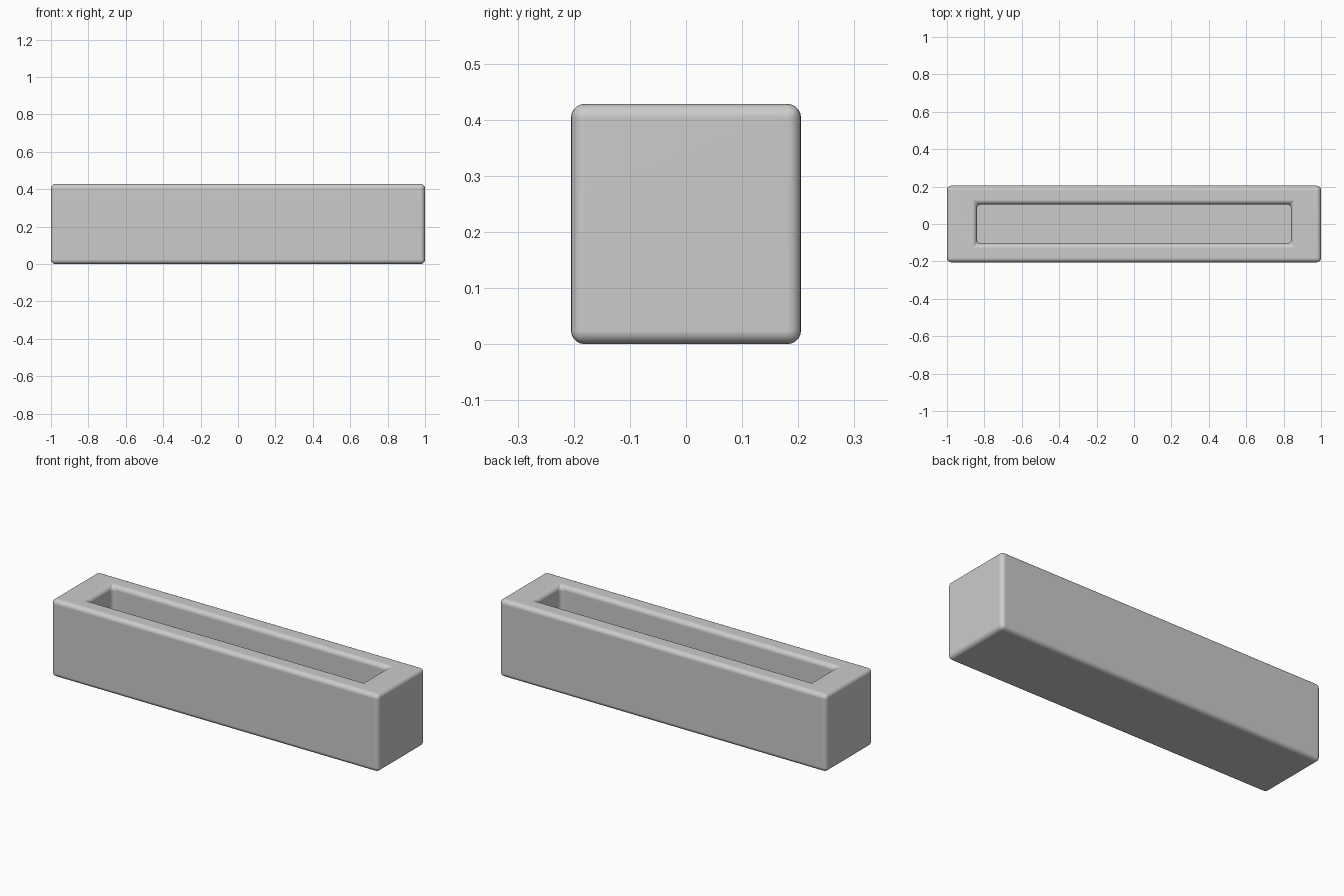
import bpy, bmesh

if "Cube" in bpy.data.objects:
    bpy.data.objects.remove(bpy.data.objects["Cube"])

L, W, H = 1.0, 0.205, 0.428        # half length, half width, height
CL, CW, FLOOR = 0.84, 0.105, 0.10  # cavity half sizes and floor height
R = 0.024                          # edge rounding

bm = bmesh.new()


def ring(x, y, z):
    return [bm.verts.new((sx * x, sy * y, z))
            for sx, sy in ((-1, -1), (1, -1), (1, 1), (-1, 1))]


# Outer walls, rim, cavity walls as successive rings
rings = [ring(L, W, 0), ring(L, W, H), ring(CL, CW, H), ring(CL, CW, FLOOR)]
bm.faces.new(rings[0][::-1])
for a, b in zip(rings, rings[1:]):
    for i in range(4):
        j = (i + 1) % 4
        bm.faces.new((a[i], a[j], b[j], b[i]))
bm.faces.new(rings[3])
bmesh.ops.recalc_face_normals(bm, faces=bm.faces)

# Round everything except the rim diagonals and the cavity floor outline
floor = set(rings[3])
edges = [e for e in bm.edges
         if e.calc_face_angle(0) > 0.1 and not all(v in floor for v in e.verts)]
bmesh.ops.bevel(bm, geom=edges, offset=R, offset_type='OFFSET', segments=5,
                profile=0.5, affect='EDGES', clamp_overlap=True)

mesh = bpy.data.meshes.new("planter_box")
bm.to_mesh(mesh)
bm.free()
box = bpy.data.objects.new("planter_box", mesh)
bpy.context.collection.objects.link(box)

# Smooth rounded edges with flat main faces
bpy.context.view_layer.objects.active = box
box.select_set(True)
bpy.ops.object.shade_smooth_by_angle()
wn = box.modifiers.new("weighted_normals", 'WEIGHTED_NORMAL')
wn.keep_sharp = True
